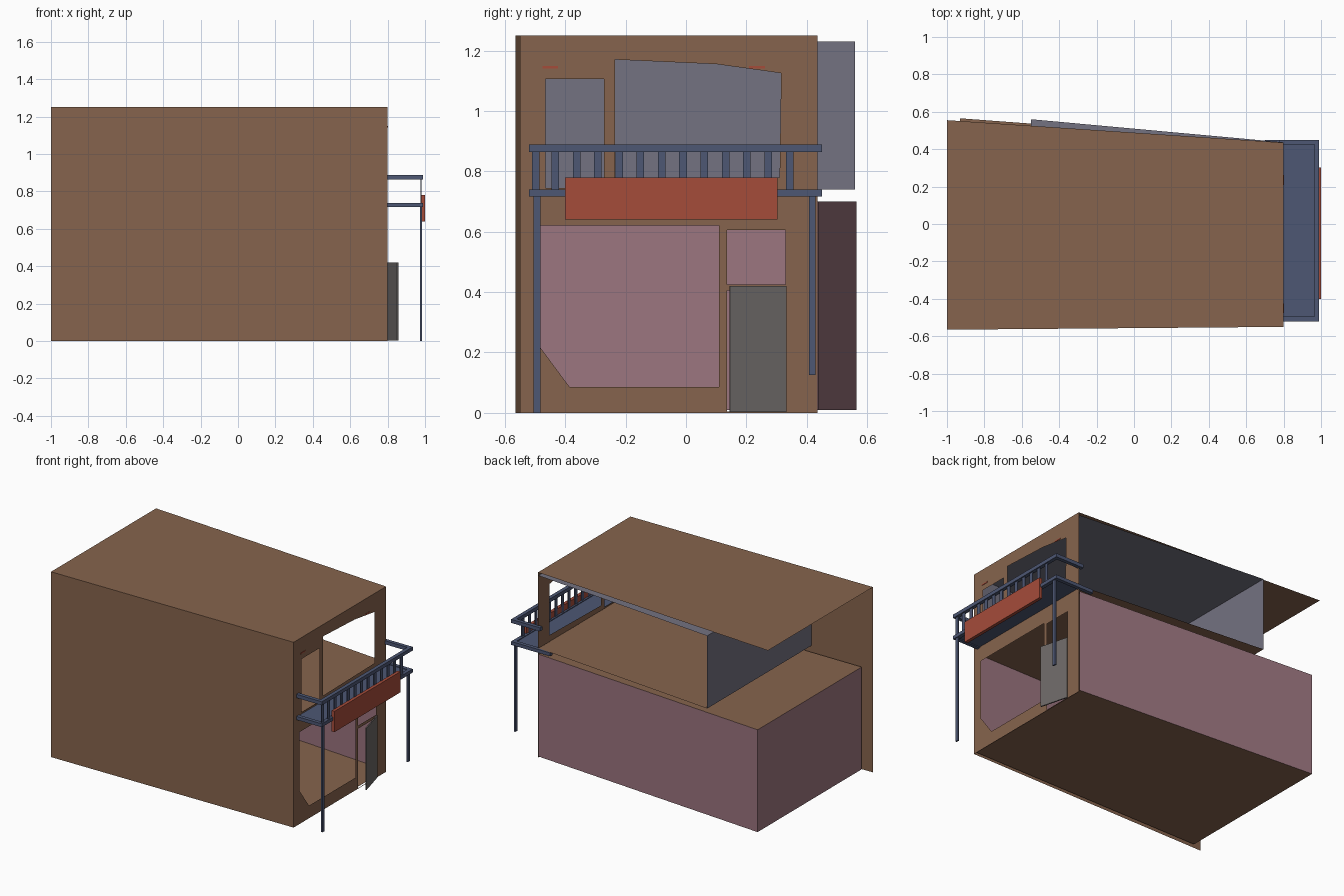
import bpy, bmesh, math
from mathutils import Vector
from mathutils.geometry import tessellate_polygon

if "Cube" in bpy.data.objects:
    bpy.data.objects.remove(bpy.data.objects["Cube"])


def material(name, rgb):
    m = bpy.data.materials.new(name)
    m.diffuse_color = (*rgb, 1)
    m.use_nodes = True
    m.node_tree.nodes["Principled BSDF"].inputs["Base Color"].default_value = m.diffuse_color
    return m


BROWN = material("brown timber", (0.24, 0.127, 0.074))
PINK = material("dusty pink", (0.335, 0.18, 0.215))
GREY = material("violet grey", (0.174, 0.168, 0.22))
BLUE = material("slate blue", (0.074, 0.095, 0.174))
RED = material("brick red", (0.376, 0.072, 0.042))
DOOR = material("door grey", (0.15, 0.138, 0.133))


def mesh_object(name, verts, faces, mat):
    me = bpy.data.meshes.new(name)
    me.from_pydata(verts, [], faces)
    me.materials.append(mat)
    ob = bpy.data.objects.new(name, me)
    bpy.context.collection.objects.link(ob)
    return ob


def box(name, x0, x1, y0, y1, z0, z1, mat):
    bm = bmesh.new()
    bmesh.ops.create_cube(bm, size=1)
    for v in bm.verts:
        v.co = ((x0 + x1) / 2 + v.co.x * (x1 - x0),
                (y0 + y1) / 2 + v.co.y * (y1 - y0),
                (z0 + z1) / 2 + v.co.z * (z1 - z0))
    ob = mesh_object(name, [], [], mat)
    bm.to_mesh(ob.data)
    bm.free()
    return ob


def slab(name, pts, z, mat):
    """Flat horizontal sheet."""
    return mesh_object(name, [(x, y, z) for x, y in pts], [range(len(pts))], mat)


def wall(name, a, b, z0, z1, mat):
    """Flat vertical sheet between two plan points."""
    return mesh_object(name, [(*a, z0), (*b, z0), (*b, z1), (*a, z1)], [(0, 1, 2, 3)], mat)


def rect(y0, y1, z0, z1):
    return [(y0, z0), (y1, z0), (y1, z1), (y0, z1)]


# Facade sheet with window and door openings
loops = [
    rect(-0.55, 0.435, 0, 1.25),
    rect(-0.465, -0.272, 0.745, 1.105),
    [(-0.235, 0.77), (0.31, 0.78), (0.315, 1.125), (0.10, 1.155), (-0.235, 1.17)],
    [(-0.385, 0.085), (0.11, 0.085), (0.11, 0.62), (-0.485, 0.62), (-0.485, 0.22)],
    rect(0.135, 0.33, 0.425, 0.605),
    rect(0.135, 0.33, 0.004, 0.405),
]
loops3 = [[Vector((0.8, y, z)) for y, z in lp] for lp in loops]
mesh_object("facade", [v for lp in loops3 for v in lp],
            [tuple(t) for t in tessellate_polygon(loops3)], BROWN)

# Outer shell
wall("side_wall", (-1, -0.565), (0.8, -0.55), 0, 1.25, BROWN)
slab("roof", [(-1, -0.565), (0.8, -0.55), (0.8, 0.435), (-1, 0.555)], 1.25, BROWN)

# Lower room: brown floor and ceiling, pink walls
low = [(0.795, -0.54), (0.795, 0.437), (-0.93, 0.565), (-0.93, -0.545)]
slab("lower_floor", low, 0.01, BROWN)
slab("lower_ceiling", low, 0.70, BROWN)
for i, n in enumerate(("right", "back", "left")):
    wall("lower_wall_" + n, low[i + 1], low[(i + 2) % 4], 0.01, 0.70, PINK)

# Upper room: open on the +y side
up = [(0.795, -0.54), (0.795, 0.437), (-0.55, 0.56), (-0.55, -0.55)]
slab("upper_floor", up, 0.74, BROWN)
slab("upper_ceiling", up, 1.23, GREY)
wall("upper_wall_back", up[2], up[3], 0.74, 1.23, GREY)
wall("upper_wall_left", up[3], up[0], 0.74, 1.23, GREY)

# Open door hung on its right edge
door = box("door", 0, 0.008, -0.193, 0, 0.003, 0.42, DOOR)
door.location = (0.8, 0.33, 0)
door.rotation_euler.z = math.atan2(0.05, 0.187)

# Balcony deck and its rims
box("balcony_deck", 0.8, 0.975, -0.505, 0.435, 0.722, 0.734, BLUE)


def rim(name, z0, z1, back_right):
    box(name + "_front", 0.965, 0.99, -0.52, 0.45, z0, z1, BLUE)
    box(name + "_left", 0.8, 0.965, -0.52, -0.495, z0, z1, BLUE)
    box(name + "_right", back_right, 0.965, 0.425, 0.45, z0, z1, BLUE)


rim("balcony_rim", 0.716, 0.739, 0.70)
rim("hand_rail", 0.864, 0.888, 0.775)

# Flat balusters
for i in range(12):
    y = -0.433 + (i - 1) * 0.0705 if i else -0.497
    box("baluster", 0.975, 0.981, y - 0.0125, y + 0.0125, 0.735, 0.87, BLUE)
box("baluster", 0.975, 0.981, 0.331, 0.356, 0.735, 0.87, BLUE)

# Posts: the right one stops short of the ground
for y, z in ((-0.494, 0), (0.418, 0.125)):
    box("post", 0.973, 0.984, y - 0.0115, y + 0.0115, z, 0.72, BLUE)

# Sign board and small red trims
box("sign_board", 0.978, 1.0, -0.40, 0.303, 0.64, 0.78, RED)
for y in (-0.45, 0.235):
    box("red_trim", 0.798, 0.802, y - 0.026, y + 0.026, 1.141, 1.149, RED)
